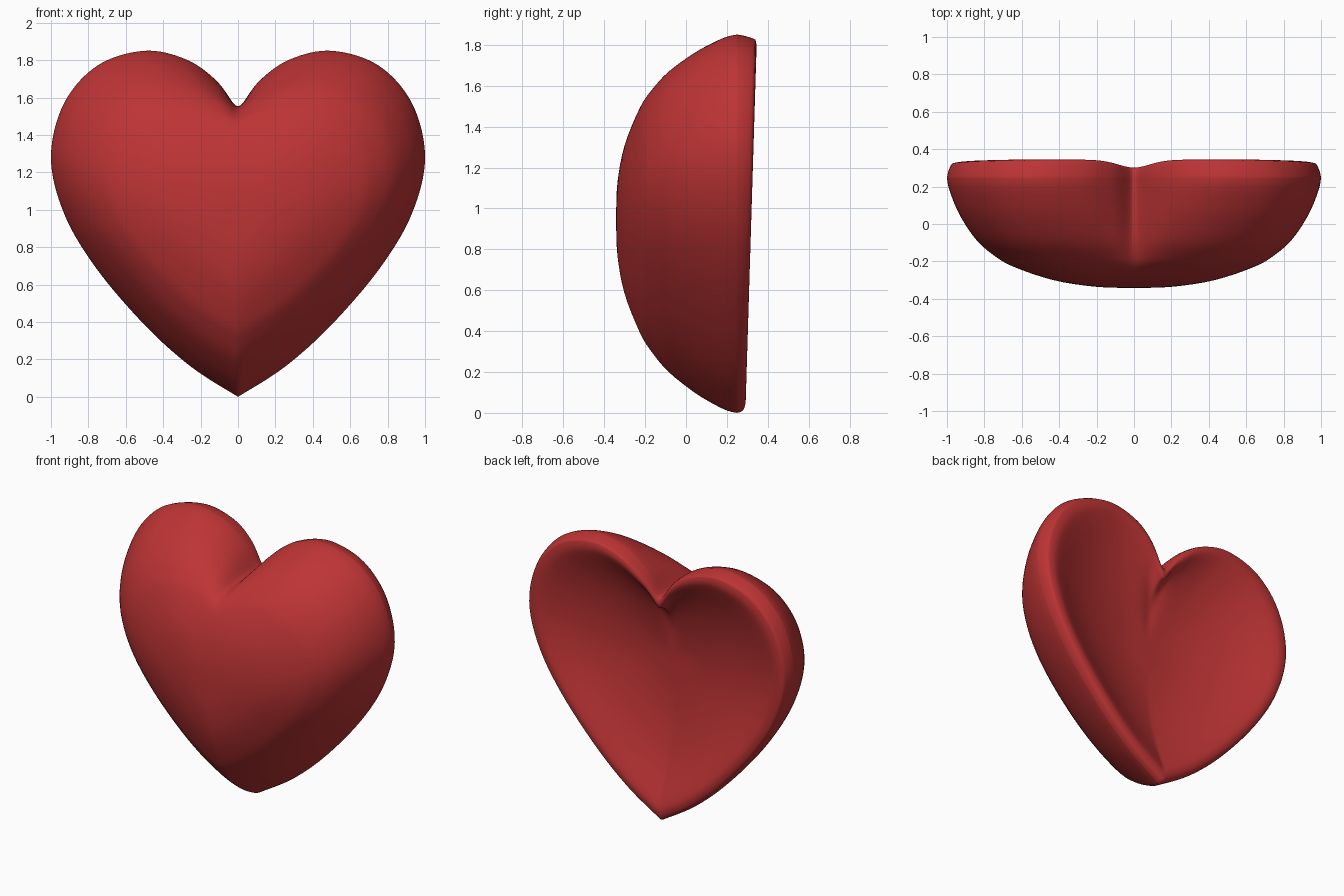
import bpy, bmesh, math

if "Cube" in bpy.data.objects:
    bpy.data.objects.remove(bpy.data.objects["Cube"])

CENTRE_Z = 0.95


def spline(points, steps):
    """Catmull-Rom curve through 2D points, ends included."""
    p = [points[0]] + points + [points[-1]]
    out = []
    for i in range(1, len(p) - 2):
        a, b, c, d = p[i - 1:i + 3]
        for s in range(steps):
            t = s / steps
            out.append(tuple(0.5 * (2 * b[k] + (c[k] - a[k]) * t
                       + (2 * a[k] - 5 * b[k] + 4 * c[k] - d[k]) * t * t
                       + (3 * b[k] - a[k] - 3 * c[k] + d[k]) * t ** 3) for k in (0, 1)))
    return out + [points[-1]]


# Heart outline (x, z): right half, then mirrored
half = spline([(0, 1.555), (0.025, 1.57), (0.12, 1.695), (0.28, 1.805), (0.5, 1.85), (0.75, 1.772),
               (0.93, 1.57), (1.0, 1.28), (0.93, 0.98), (0.76, 0.69),
               (0.5, 0.385), (0.25, 0.16), (0, 0)], 8)
outline = half + [(-x, z) for x, z in reversed(half[1:-1])]
n = len(outline)

# Softened outline: notch filled, tip rounded, used towards the middle
soft = [(x, 1.85 if abs(x) < 0.5 and z > CENTRE_Z else z) for x, z in outline]
for _ in range(12):
    soft = [tuple((soft[i - 1][k] + 2 * soft[i][k] + soft[(i + 1) % n][k]) / 4
                  for k in (0, 1)) for i in range(n)]

# Cross-section (radius fraction, y): domed front, then rounded rim and shallow hollow back
front = spline([(0.02, -0.342), (0.2, -0.335), (0.4, -0.3), (0.6, -0.227), (0.7, -0.168),
                (0.8, -0.085), (0.9, 0.04), (0.96, 0.14), (0.99, 0.205), (1.0, 0.25)], 4)
back = spline([(1.0, 0.25), (0.99, 0.275), (0.965, 0.288), (0.925, 0.292), (0.88, 0.282),
               (0.82, 0.261), (0.7, 0.218), (0.55, 0.177), (0.35, 0.142),
               (0.15, 0.127), (0.02, 0.125)], 4)[1:]

bm = bmesh.new()


def ring(r, y, is_back):
    w = min(1, max(0, (0.87 - r) * 2)) if is_back else min(1, (1 - r) * 2.2)
    wide = 1 if is_back else 1 + 0.36 * r * (1 - r)
    verts = []
    for (x, z), (sx, sz) in zip(outline, soft):
        px, pz = x + (sx - x) * w, z + (sz - z) * w
        py = y
        if is_back:  # rim leans back at the top and dips at the notch
            rim = min(1, max(0, (r - 0.2) / 0.7)) * min(1, (1 - r) / 0.025)
            py += rim * 0.053 * z / 1.85
            if z > CENTRE_Z:
                py -= rim * 0.035 * math.exp(-(x / 0.13) ** 2)
        verts.append(bm.verts.new((px * r * wide, py, CENTRE_Z + (pz - CENTRE_Z) * r)))
    return verts


rings = [ring(r, y, False) for r, y in front] + [ring(r, y, True) for r, y in back]
for a, b in zip(rings, rings[1:]):
    for i in range(n):
        j = (i + 1) % n
        bm.faces.new((a[i], a[j], b[j], b[i]))

# Close the middle of the front and the back
for loop, y in ((rings[0], -0.342), (rings[-1], 0.125)):
    pole = bm.verts.new((0, y, CENTRE_Z))
    for i in range(n):
        bm.faces.new((loop[i], loop[(i + 1) % n], pole))

bmesh.ops.recalc_face_normals(bm, faces=bm.faces)
mesh = bpy.data.meshes.new("heart_shell")
bm.to_mesh(mesh)
bm.free()

red = bpy.data.materials.new("heart red")
red.diffuse_color = (0.51, 0.034, 0.035, 1)
red.use_nodes = True
red.node_tree.nodes["Principled BSDF"].inputs["Base Color"].default_value = red.diffuse_color
mesh.materials.append(red)

heart = bpy.data.objects.new("heart_shell", mesh)
bpy.context.collection.objects.link(heart)
bpy.context.view_layer.objects.active = heart
heart.select_set(True)
bpy.ops.object.shade_smooth_by_angle(angle=math.radians(75))
